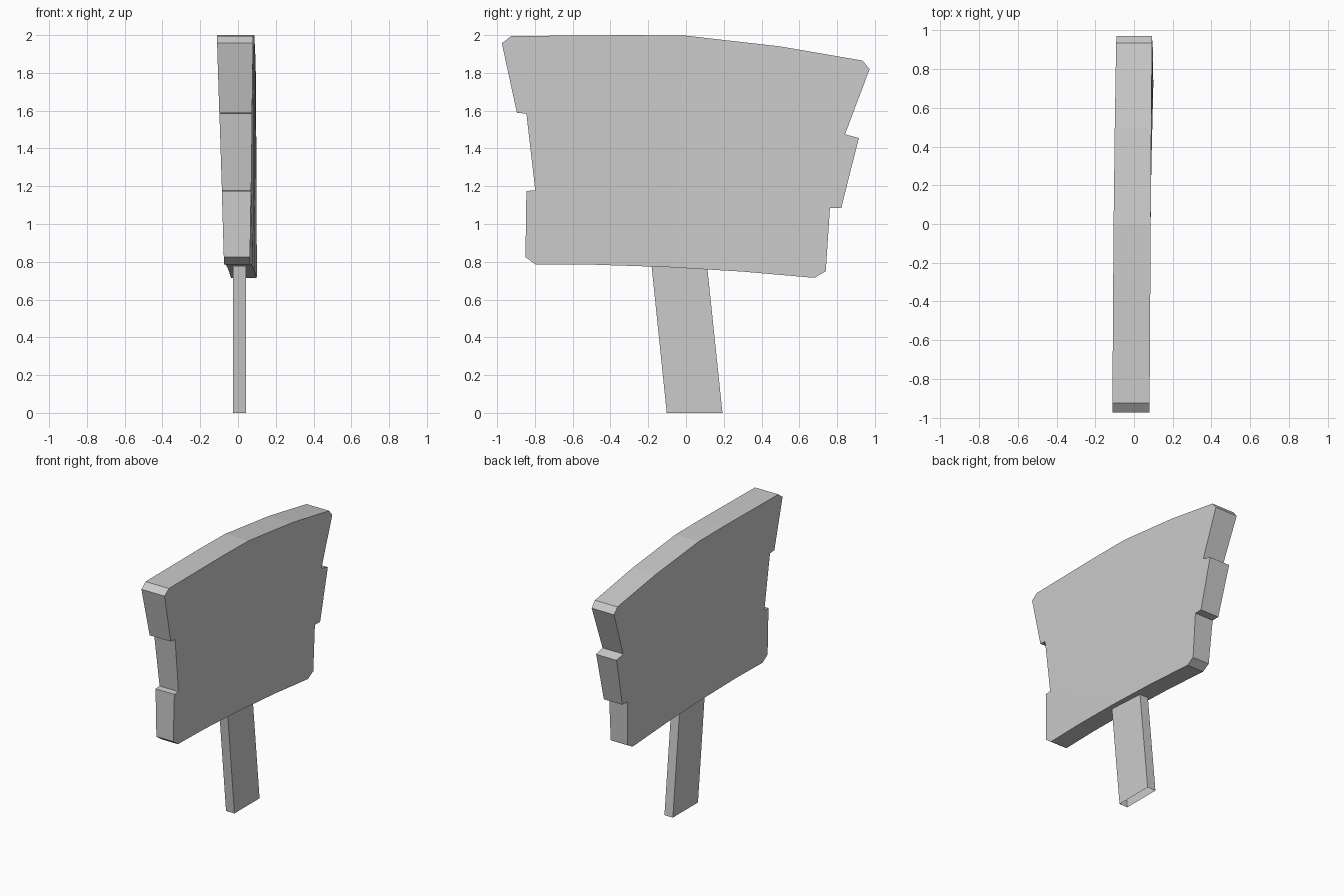
import bpy
import bmesh

if "Cube" in bpy.data.objects:
    bpy.data.objects.remove(bpy.data.objects["Cube"])


def make_object(name, bm):
    bmesh.ops.recalc_face_normals(bm, faces=bm.faces)
    mesh = bpy.data.meshes.new(name)
    bm.to_mesh(mesh)
    bm.free()
    obj = bpy.data.objects.new(name, mesh)
    bpy.context.collection.objects.link(obj)
    return obj


def warp(y, z, corners):
    """Bilinear x offset; corners = near bottom, near top, far bottom, far top."""
    u, v = (y + 0.9) / 1.8, (z - 0.75) / 1.2
    nb, nt, fb, ft = corners
    return (nb * (1 - v) + nt * v) * (1 - u) + (fb * (1 - v) + ft * v) * u


# Sign board: notched plank outline (y, z), slightly twisted and tapered
outline = [
    (-0.85, 0.825), (-0.795, 0.785), (-0.5, 0.785), (-0.1, 0.772),
    (0.3, 0.748), (0.68, 0.715), (0.74, 0.75), (0.762, 1.085),
    (0.822, 1.085), (0.915, 1.455), (0.842, 1.475), (0.972, 1.82),
    (0.935, 1.865), (0.5, 1.94), (0.0, 1.997), (-0.3, 2.0),
    (-0.925, 1.995), (-0.975, 1.957), (-0.895, 1.588), (-0.845, 1.585),
    (-0.798, 1.178), (-0.845, 1.175),
]
LEFT = (-0.074, -0.11, -0.034, -0.097)
RIGHT = (0.061, 0.08, 0.104, 0.092)

bm = bmesh.new()
left = [bm.verts.new((warp(y, z, LEFT), y, z)) for y, z in outline]
right = [bm.verts.new((warp(y, z, RIGHT), y, z)) for y, z in outline]
faces = [bm.faces.new(left), bm.faces.new(right)]
for i in range(len(outline)):
    j = (i + 1) % len(outline)
    bm.faces.new((left[i], left[j], right[j], right[i]))
bmesh.ops.recalc_face_normals(bm, faces=bm.faces)
bmesh.ops.triangulate(bm, faces=faces)
make_object("sign_board", bm)

# Leaning post: open-ended box tube running into the board
bm = bmesh.new()
rings = []
for z, y0, y1 in ((0.0, -0.102, 0.193), (0.785, -0.183, 0.111)):
    rings.append([bm.verts.new((x, y, z)) for x, y in
                  ((-0.027, y0), (0.042, y0), (0.042, y1), (-0.027, y1))])
for i in range(4):
    j = (i + 1) % 4
    bm.faces.new((rings[0][i], rings[0][j], rings[1][j], rings[1][i]))
make_object("post", bm)
